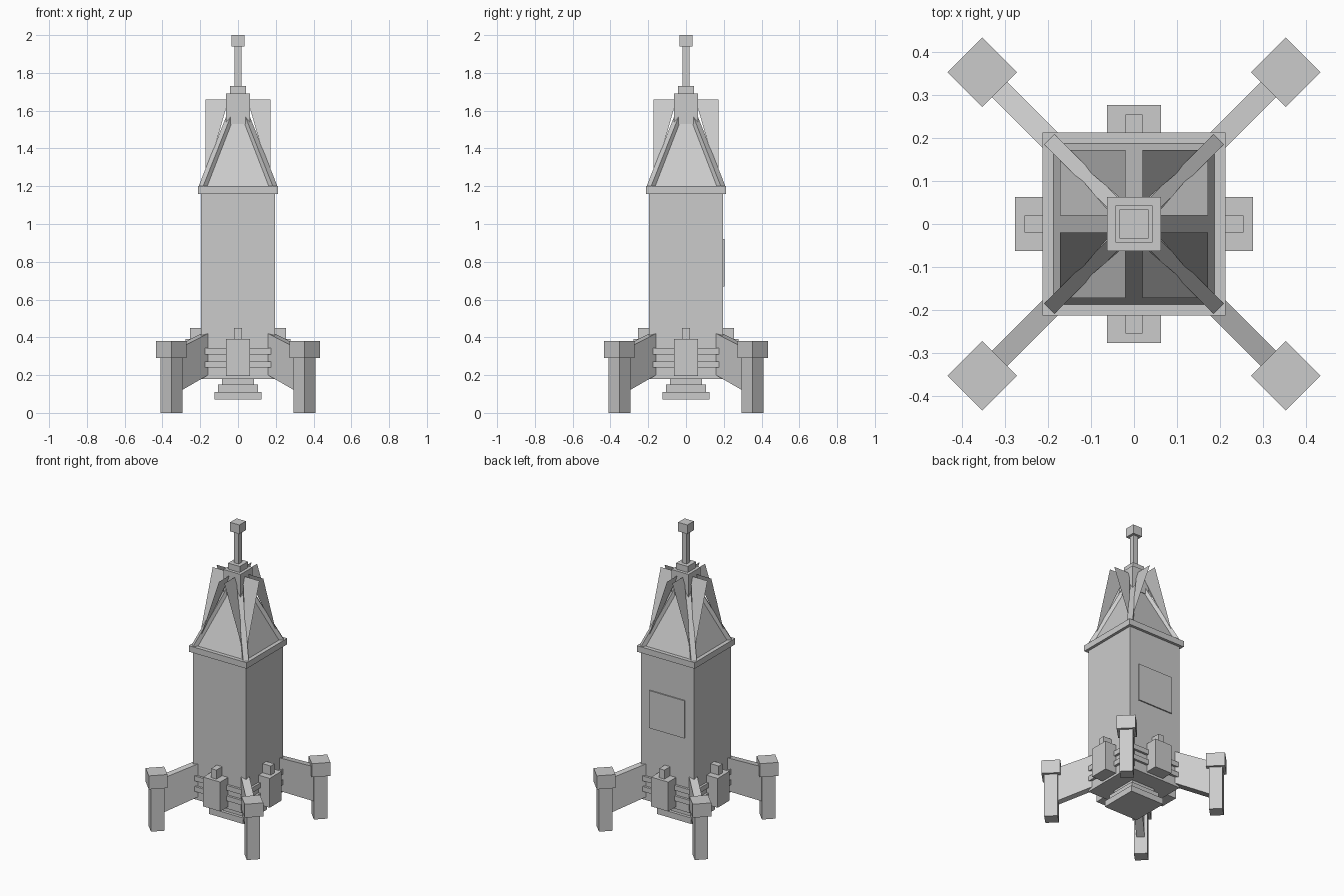
import bpy, bmesh, math
from mathutils import Matrix, Vector

cube = bpy.data.objects.get("Cube")
if cube:
    bpy.data.objects.remove(cube, do_unlink=True)

# One plain grey for everything
grey = bpy.data.materials.new("plain_grey")
grey.use_nodes = True
colour = (0.6, 0.6, 0.6, 1)
grey.diffuse_color = colour
grey.node_tree.nodes["Principled BSDF"].inputs["Base Color"].default_value = colour

SIDES = [("front", 0), ("left", 90), ("back", 180), ("right", 270)]


def add(name, bm, turn=0):
    """Make an object from a bmesh, turned about the vertical axis."""
    bm.transform(Matrix.Rotation(math.radians(turn), 4, "Z"))
    mesh = bpy.data.meshes.new(name)
    bm.to_mesh(mesh)
    bm.free()
    mesh.materials.append(grey)
    obj = bpy.data.objects.new(name, mesh)
    bpy.context.collection.objects.link(obj)
    return obj


def box(name, x, y, z, turn=0):
    """Box given by its (low, high) range on each axis."""
    bm = bmesh.new()
    bmesh.ops.create_cube(bm, size=1)
    for v in bm.verts:
        v.co = Vector([r[0] if c < 0 else r[1] for c, r in zip(v.co, (x, y, z))])
    return add(name, bm, turn)


def tier(name, half, low, high):
    """Square block centred on the axis."""
    return box(name, (-half, half), (-half, half), (low, high))


def slab(name, profile, width, turn):
    """Upright plate: a profile in (distance out, z), extruded across its width."""
    bm = bmesh.new()
    face = bm.faces.new([bm.verts.new((r, -width / 2, z)) for r, z in profile])
    ext = bmesh.ops.extrude_face_region(bm, geom=[face])["geom"]
    moved = [g for g in ext if isinstance(g, bmesh.types.BMVert)]
    bmesh.ops.translate(bm, verts=moved, vec=(0, width, 0))
    bmesh.ops.recalc_face_normals(bm, faces=bm.faces)
    return add(name, bm, turn)


# Central tower, collar, nozzle steps and mast
tier("tower_body", 0.195, 0.18, 1.18)
tier("roof_collar", 0.213, 1.16, 1.2)
tier("nozzle_top", 0.085, 0.15, 0.18)
tier("nozzle_middle", 0.105, 0.11, 0.15)
tier("nozzle_base", 0.125, 0.07, 0.11)
tier("roof_cap", 0.063, 1.53, 1.69)
tier("mast_base", 0.043, 1.69, 1.73)
tier("mast", 0.018, 1.73, 1.94)
tier("mast_tip", 0.034, 1.94, 2.0)

# Sloping roof
bm = bmesh.new()
bmesh.ops.create_cone(bm, cap_ends=True, segments=4, radius1=0.187 * math.sqrt(2),
                      radius2=0.04 * math.sqrt(2), depth=0.38)
bmesh.ops.transform(bm, verts=bm.verts, matrix=Matrix.Translation((0, 0, 1.39))
                    @ Matrix.Rotation(math.pi / 4, 4, "Z"))
add("roof", bm)

# Hatch on the back wall
box("back_hatch", (-0.13, 0.13), (0.19, 0.203), (0.67, 0.92))

for side, turn in SIDES:
    # Equipment pods and double rails on each wall
    box(side + "_pod", (-0.063, 0.063), (-0.277, -0.19), (0.195, 0.39), turn)
    box(side + "_pod_top", (-0.02, 0.02), (-0.255, -0.19), (0.385, 0.45), turn)
    for place, low in (("lower", 0.24), ("upper", 0.31)):
        box(f"{side}_{place}_rail", (-0.18, 0.18), (-0.21, -0.19), (low, low + 0.033), turn)

    # Corner parts: leg, foot cap, tapered strut and roof rib
    corner, diag = f"{side}_corner", turn - 45
    box(corner + "_leg", (0.458, 0.54), (-0.041, 0.041), (0, 0.3), diag)
    box(corner + "_leg_cap", (0.442, 0.556), (-0.057, 0.057), (0.29, 0.38), diag)
    slab(corner + "_strut", [(0.25, 0.2), (0.47, 0.11), (0.47, 0.34), (0.25, 0.42)], 0.05, diag)
    slab(corner + "_rib", [(0.23, 1.2), (0.278, 1.2), (0.06, 1.59), (0.03, 1.56)], 0.034, diag)

    # Pair of triangular roof flaps leaning away from the corner rib
    bm = bmesh.new()
    for flip in (False, True):
        points = [(0.05, -0.02, 1.66), (0.172, -0.02, 1.66), (0.172, -0.162, 1.235)]
        if flip:
            points = [(-y, -x, z) for x, y, z in points][::-1]
        bm.faces.new([bm.verts.new(p) for p in reversed(points)])
    for f in bm.faces:
        f.normal_update()
        if f.normal.z < 0:
            f.normal_flip()
    add(corner + "_flaps", bm, turn)
